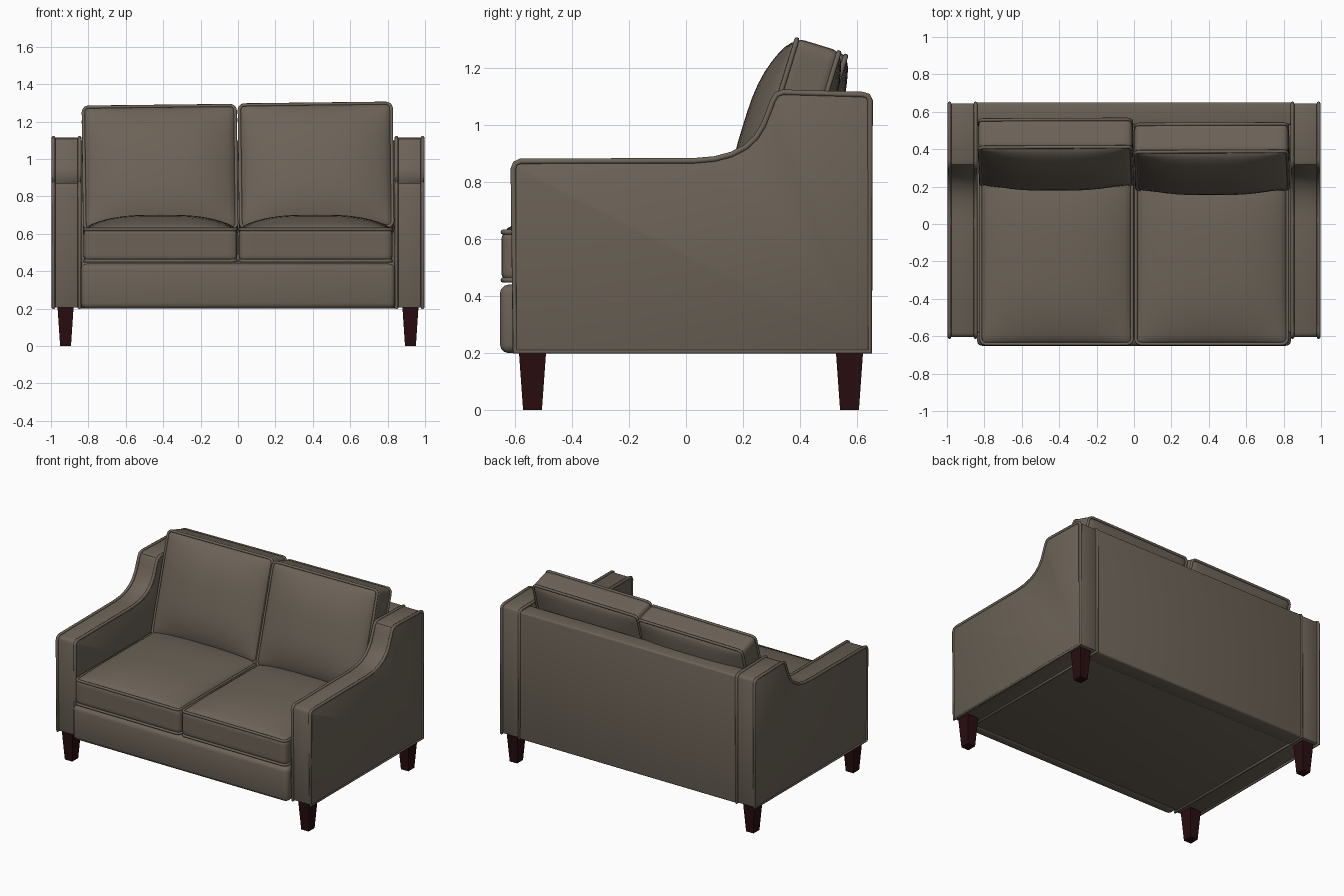
import bpy, bmesh, math
from mathutils import Matrix, Vector

if "Cube" in bpy.data.objects:
    bpy.data.objects.remove(bpy.data.objects["Cube"])


def material(name, rgb):
    m = bpy.data.materials.new(name)
    m.diffuse_color = (*rgb, 1)
    m.use_nodes = True
    m.node_tree.nodes["Principled BSDF"].inputs["Base Color"].default_value = m.diffuse_color
    return m


FABRIC = material("taupe fabric", (0.150, 0.124, 0.096))
WOOD = material("dark mahogany", (0.022, 0.004, 0.005))


def finish(bm, name, mat, angle=35):
    bmesh.ops.recalc_face_normals(bm, faces=bm.faces)
    me = bpy.data.meshes.new(name)
    bm.to_mesh(me)
    bm.free()
    me.materials.append(mat)
    ob = bpy.data.objects.new(name, me)
    bpy.context.collection.objects.link(ob)
    smooth(ob, angle)
    return ob


def smooth(ob, angle):
    bpy.ops.object.select_all(action='DESELECT')
    ob.select_set(True)
    bpy.context.view_layer.objects.active = ob
    bpy.ops.object.shade_smooth_by_angle(angle=math.radians(angle))


def bevel_sharp(bm, width, segments=3):
    bm.normal_update()
    edges = [e for e in bm.edges if e.calc_face_angle(0) > math.radians(40)]
    bmesh.ops.bevel(bm, geom=edges, offset=width, segments=segments,
                    profile=0.5, affect='EDGES', clamp_overlap=True)


def box(name, lo, hi, bevel):
    lo, hi = Vector(lo), Vector(hi)
    bm = bmesh.new()
    bmesh.ops.create_cube(bm, size=1)
    for v in bm.verts:
        v.co = (lo + hi) / 2 + v.co * (hi - lo)
    bevel_sharp(bm, bevel)
    return finish(bm, name, FABRIC)


def piping(name, points, radius):
    """Closed round cord through the points."""
    cu = bpy.data.curves.new(name, 'CURVE')
    cu.dimensions = '3D'
    cu.bevel_depth = radius
    cu.bevel_resolution = 2
    sp = cu.splines.new('POLY')
    sp.points.add(len(points) - 1)
    for p, co in zip(sp.points, points):
        p.co = (*co, 1)
    sp.use_cyclic_u = True
    cu.materials.append(FABRIC)
    ob = bpy.data.objects.new(name, cu)
    bpy.context.collection.objects.link(ob)
    bpy.ops.object.select_all(action='DESELECT')
    ob.select_set(True)
    bpy.context.view_layer.objects.active = ob
    bpy.ops.object.convert(target='MESH')
    smooth(bpy.context.object, 60)


def cushion(name, half, crown_top, crown_bottom, matrix, r=0.035):
    """Rounded box with crowned faces and a cord round both seams."""
    bm = bmesh.new()
    bmesh.ops.create_cube(bm, size=2)
    bmesh.ops.subdivide_edges(bm, edges=bm.edges[:], cuts=19, use_grid_fill=True)
    for v in bm.verts:
        u = [math.sin(c * math.pi / 2) for c in v.co]
        p = Vector(a * h for a, h in zip(u, half))
        q = Vector(max(r - h, min(h - r, a)) for a, h in zip(p, half))
        p = q + (p - q).normalized() * r
        puff = (1 - abs(u[0]) ** 3) * (1 - abs(u[1]) ** 3)
        p.z += puff * (max(u[2], 0) * crown_top + min(u[2], 0) * crown_bottom)
        v.co = matrix @ p
    finish(bm, name, FABRIC, 60)
    hx, hy, hz = half
    for label, z in (("upper", hz - 0.008), ("lower", 0.008 - hz)):
        pts = []
        for k, (sx, sy) in enumerate(((1, 1), (-1, 1), (-1, -1), (1, -1))):
            for i in range(6):
                a = math.pi / 2 * (k + i / 5)
                pts.append(matrix @ Vector((sx * (hx - r) + (r - 0.006) * math.cos(a),
                                            sy * (hy - r) + (r - 0.006) * math.sin(a), z)))
        piping(f"{name}_{label}_piping", pts, 0.009)


# Arm outline seen from the side (y, z), with the swept-up rear
ARM = [(-0.60, 0.205), (-0.605, 0.845), (-0.598, 0.864), (-0.58, 0.872),
       (0.03, 0.874), (0.10, 0.880), (0.16, 0.896), (0.21, 0.922),
       (0.245, 0.955), (0.27, 0.995), (0.29, 1.045), (0.305, 1.085),
       (0.318, 1.106), (0.34, 1.114), (0.62, 1.106), (0.638, 1.10),
       (0.645, 1.085), (0.645, 0.205)]

for s, side in ((-1, "left"), (1, "right")):
    # Arm panel
    bm = bmesh.new()
    face = bm.faces.new([bm.verts.new((s * 0.842, y, z)) for y, z in ARM])
    ext = bmesh.ops.extrude_face_region(bm, geom=[face])
    for v in ext['geom']:
        if isinstance(v, bmesh.types.BMVert):
            v.co.x = s * 0.99
    bmesh.ops.recalc_face_normals(bm, faces=bm.faces)
    bevel_sharp(bm, 0.007, 2)
    finish(bm, f"{side}_arm", FABRIC)
    # Cords along both arm edges
    for label, x in (("inner", 0.847), ("outer", 0.987)):
        piping(f"{side}_arm_{label}_piping", [(s * x, y, z) for y, z in ARM], 0.010)

    # Seat cushion
    cushion(f"{side}_seat_cushion", (0.411, 0.475, 0.092), 0.07, 0.0,
            Matrix.Translation((s * 0.415, -0.172, 0.54)))

    # Leaning back cushion, the left one a little lower and further back
    place = (Matrix.Translation((s * 0.417, 0.372 - s * 0.012, 0.936 + s * 0.006))
             @ Matrix.Rotation(math.radians(73), 4, 'X')
             @ Matrix.Rotation(math.radians(0.7), 4, 'Z'))
    cushion(f"{side}_back_cushion", (0.412, 0.35, 0.085), 0.085, 0.04, place)

    # Tapered legs
    for y, end in ((-0.538, "front"), (0.573, "back")):
        bm = bmesh.new()
        bmesh.ops.create_cube(bm, size=2)
        for v in bm.verts:
            top = v.co.z > 0
            v.co = (s * 0.922 + v.co.x * (0.043 if top else 0.029),
                    y + v.co.y * (0.048 if top else 0.033), 0.21 if top else 0)
        finish(bm, f"{side}_{end}_leg", WOOD)

# Base with front rail, and upholstered back
box("base_platform", (-0.845, -0.58, 0.205), (0.845, 0.6, 0.45), 0.01)
box("front_rail", (-0.84, -0.652, 0.2), (0.84, -0.56, 0.44), 0.03)
box("back_panel", (-0.845, 0.53, 0.2), (0.845, 0.65, 1.10), 0.012)
